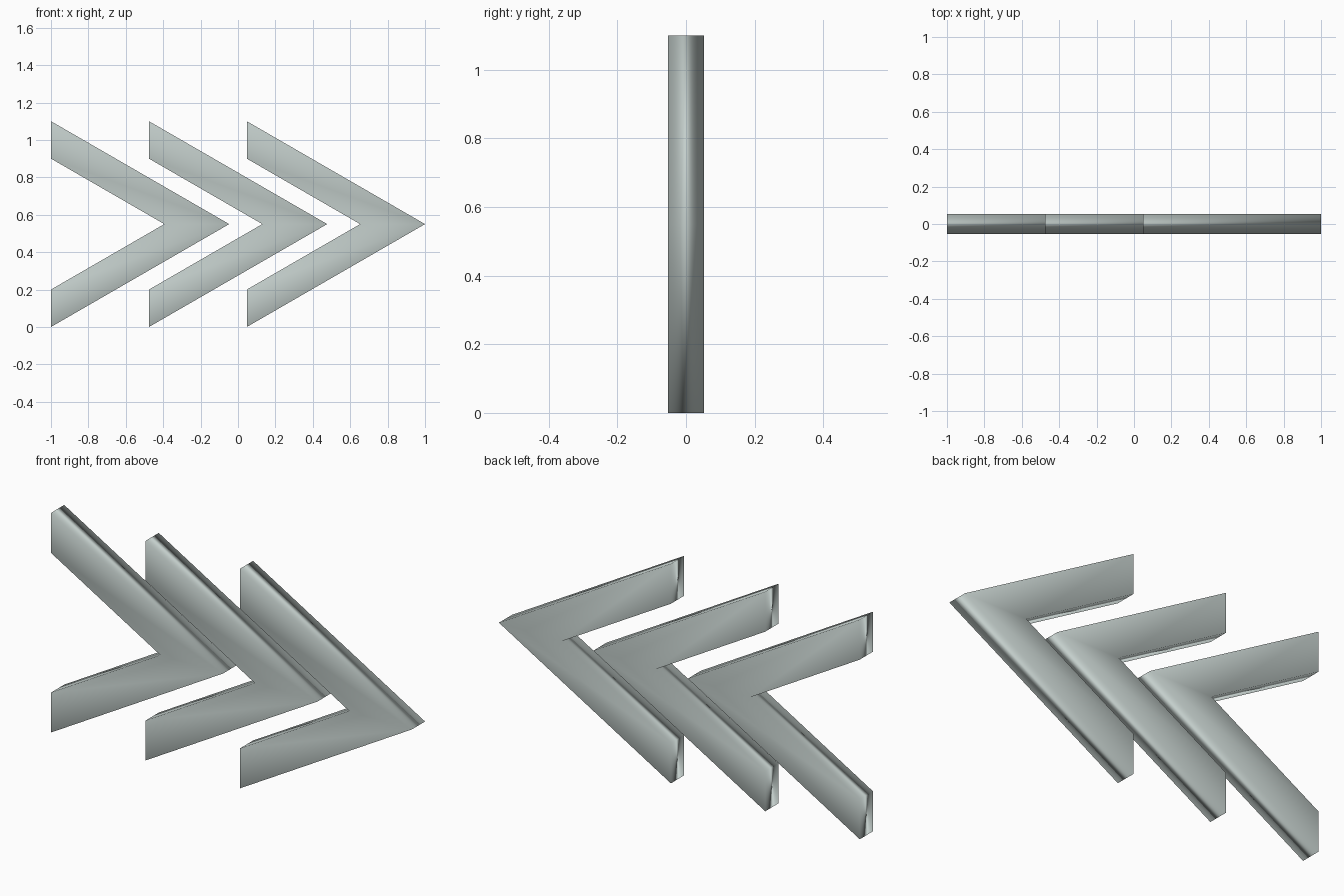
import bpy
import bmesh

cube = bpy.data.objects.get("Cube")
if cube:
    bpy.data.objects.remove(cube, do_unlink=True)

# Pale grey-green finish
mat = bpy.data.materials.new("pale_grey_green")
mat.use_nodes = True
color = (0.55, 0.62, 0.60, 1)
mat.diffuse_color = color
mat.node_tree.nodes["Principled BSDF"].inputs["Base Color"].default_value = color

HEIGHT, ARM, DEPTH = 1.10, 0.20, 0.105
TIP, NOTCH = 0.953, 0.606


def chevron(name, left):
    """Right-pointing chevron plate whose arm ends stand at x = left."""
    mid = HEIGHT / 2
    outline = [(0, 0), (TIP, mid), (0, HEIGHT),
               (0, HEIGHT - ARM), (NOTCH, mid), (0, ARM)]
    bm = bmesh.new()
    front = bm.faces.new([bm.verts.new((left + x, -DEPTH / 2, z)) for x, z in outline])
    back = bmesh.ops.extrude_face_region(bm, geom=[front], use_keep_orig=True)
    moved = [v for v in back["geom"] if isinstance(v, bmesh.types.BMVert)]
    bmesh.ops.translate(bm, verts=moved, vec=(0, DEPTH, 0))
    bmesh.ops.recalc_face_normals(bm, faces=bm.faces)
    for face in bm.faces:
        face.smooth = True
    mesh = bpy.data.meshes.new(name)
    bm.to_mesh(mesh)
    bm.free()
    mesh.materials.append(mat)
    obj = bpy.data.objects.new(name, mesh)
    bpy.context.collection.objects.link(obj)
    # Broad faces dominate the smooth shading
    weighted = obj.modifiers.new("broad_face_normals", 'WEIGHTED_NORMAL')
    weighted.mode = 'FACE_AREA'


# Three chevrons in a row
for name, left in (("rear_chevron", -1.0), ("middle_chevron", -0.476), ("leading_chevron", 0.047)):
    chevron(name, left)
